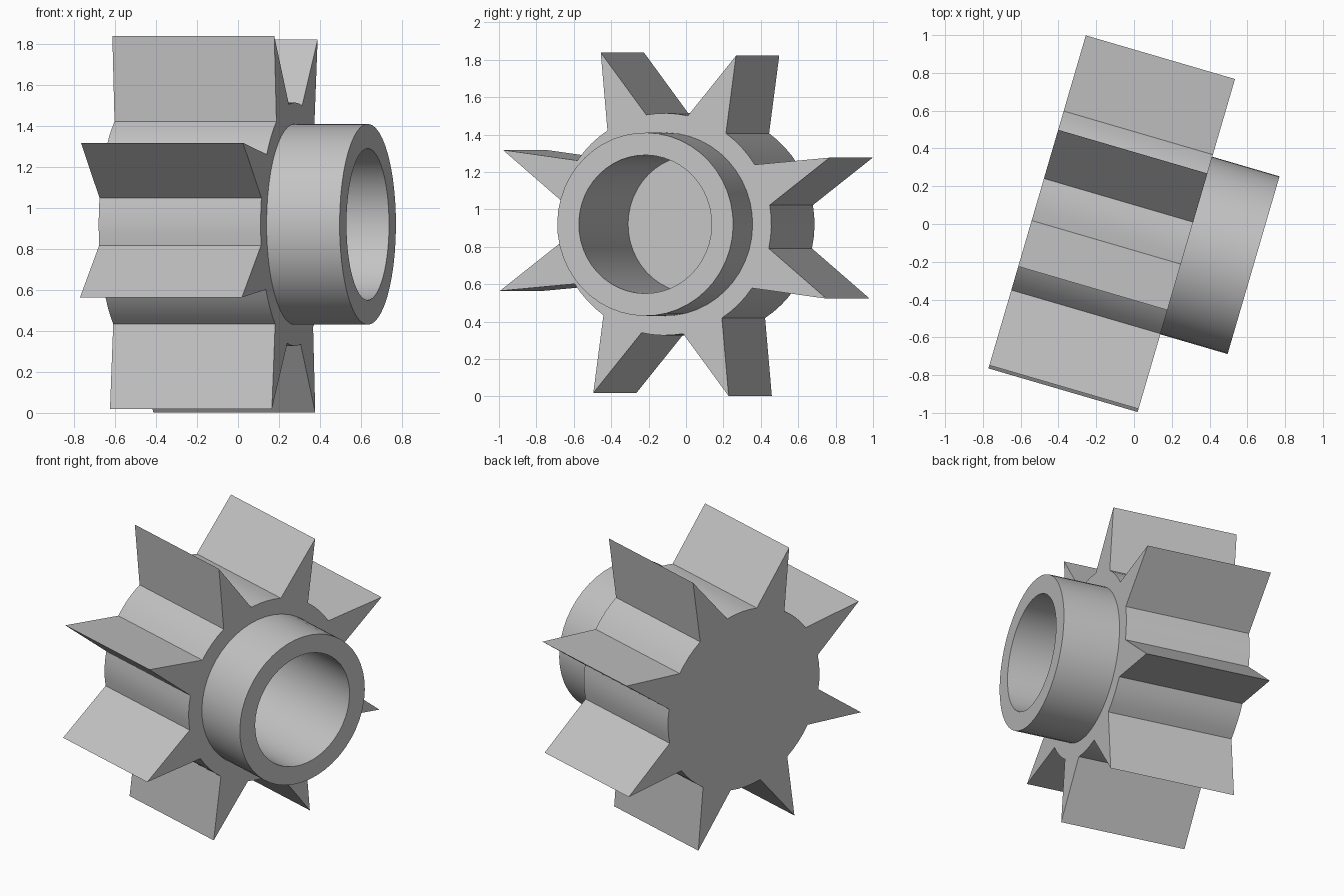
import bpy, bmesh
from math import cos, sin, radians

old = bpy.data.objects.get("Cube")
if old:
    bpy.data.objects.remove(old, do_unlink=True)

TEETH = 8
PHASE = radians(21.2)
TIP_R, ROOT_R = 0.985, 0.594
HUB_R, BORE_R = 0.49, 0.37
WIDTH, HUB_END, BORE_FLOOR = 0.823, 1.194, 0.255   # distances along the axle

grey = bpy.data.materials.new("plain grey")
grey.use_nodes = True
colour = (0.55, 0.55, 0.55, 1)
grey.diffuse_color = colour
grey.node_tree.nodes["Principled BSDF"].inputs["Base Color"].default_value = colour


def polar(r, angle):
    return r * cos(angle + PHASE), r * sin(angle + PHASE)


def gear_outline():
    """Sharp teeth with a short arc of root circle between them."""
    pitch = radians(360 / TEETH)
    points = []
    for t in range(TEETH):
        points.append(polar(TIP_R, t * pitch))
        points += [polar(ROOT_R, (t + 0.25 + i / 8) * pitch) for i in range(5)]
    return points


def circle(r):
    n = TEETH * 6
    return [polar(r, radians(360 * i / n)) for i in range(n)]


def skin(name, sections, caps):
    """Bridge matching sections placed along the axle, optionally capping both ends."""
    bm = bmesh.new()
    rings = [[bm.verts.new((x, y, z)) for y, z in pts] for x, pts in sections]
    for a, b in zip(rings, rings[1:]):
        for i in range(len(a)):
            j = (i + 1) % len(a)
            bm.faces.new((a[i], a[j], b[j], b[i]))
    if caps:
        bm.faces.new(rings[0][::-1])
        bm.faces.new(rings[-1])
    bmesh.ops.recalc_face_normals(bm, faces=bm.faces)
    mesh = bpy.data.meshes.new(name)
    bm.to_mesh(mesh)
    bm.free()
    mesh.materials.append(grey)
    obj = bpy.data.objects.new(name, mesh)
    bpy.context.collection.objects.link(obj)
    obj.location = (-0.513, 0.117, 0.92)
    obj.rotation_euler.z = radians(-16.3)
    bpy.ops.object.select_all(action='DESELECT')
    obj.select_set(True)
    bpy.context.view_layer.objects.active = obj
    bpy.ops.object.shade_smooth_by_angle(angle=radians(30))
    return obj


# Toothed wheel with a blind bore
skin("gear_wheel", [
    (0, gear_outline()),
    (WIDTH, gear_outline()),
    (WIDTH, circle(BORE_R)),
    (BORE_FLOOR, circle(BORE_R)),
], caps=True)

# Hub collar standing on the front of the wheel
skin("hub_collar", [
    (WIDTH, circle(HUB_R)),
    (HUB_END, circle(HUB_R)),
    (HUB_END, circle(BORE_R)),
    (WIDTH, circle(BORE_R)),
], caps=False)
